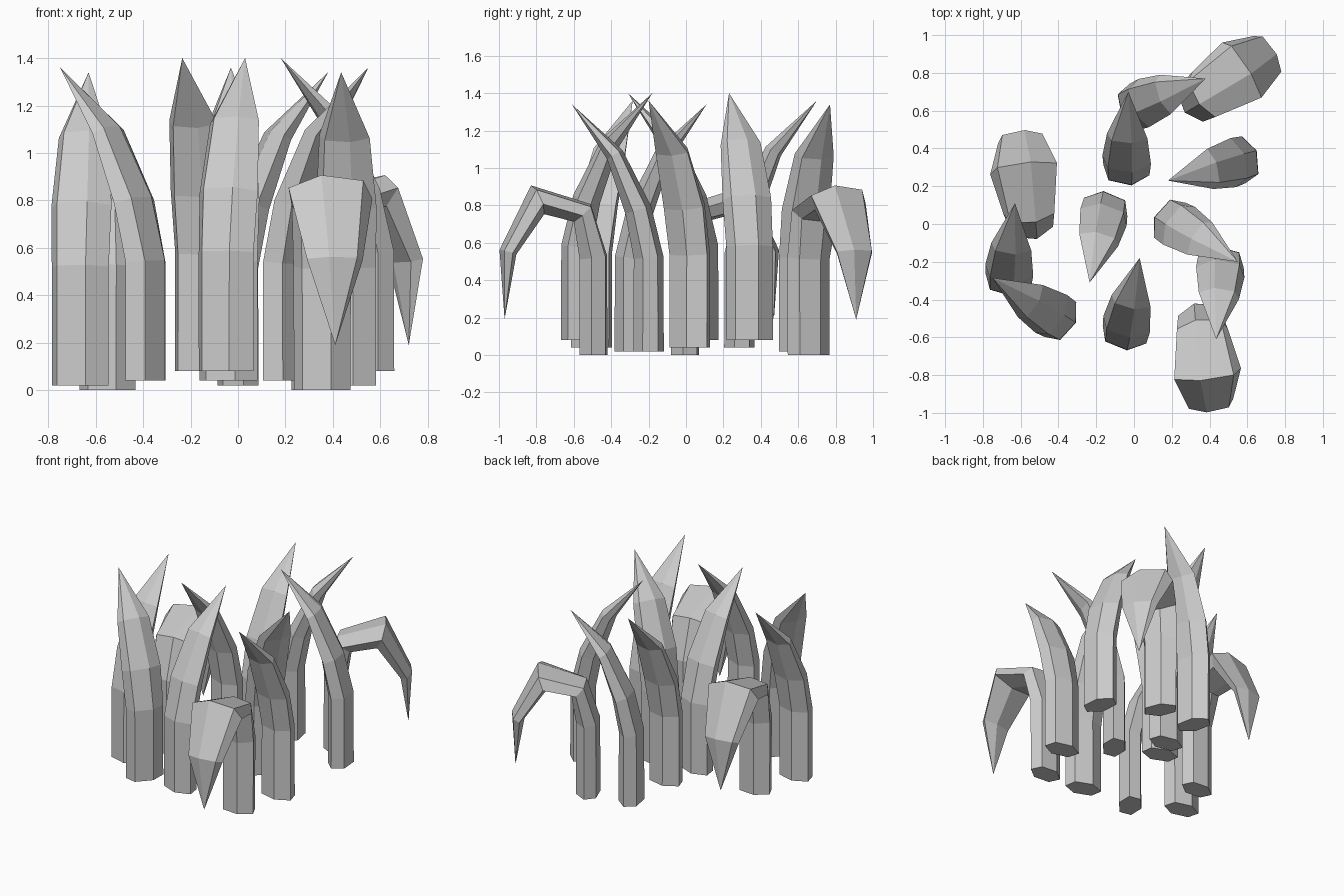
import bpy, bmesh, math
from mathutils import Vector

if "Cube" in bpy.data.objects:
    bpy.data.objects.remove(bpy.data.objects["Cube"])

# Blade profiles: (distance along lean, height, half width, half thickness)
UPRIGHT = [(0, 0, .128, .082), (.0, .50, .128, .08), (.055, .755, .135, .072),
           (.18, 1.05, .112, .048)]
UPRIGHT_TIP = (.41, 1.32)
DROOP = [(0, 0, .122, .08), (0, .52, .125, .08), (.06, .76, .14, .07),
         (.30, .83, .187, .085), (.46, .55, .125, .045)]
DROOP_TIP = (.478, .19)
TWIST = math.radians(-17)


def blade(name, base, tip, z0, rings, end):
    """Six-sided stalk leaning from base towards tip, ending in a point."""
    lean = Vector((tip[0] - base[0], tip[1] - base[1], 0))
    stretch = lean.length / end[0]
    lean.normalize()
    side = Vector((lean.y, -lean.x, 0))
    up = Vector((0, 0, 1))

    def at(d, z):
        return Vector((base[0], base[1], z0)) + lean * d * stretch + up * z

    path = [at(r[0], r[1]) for r in rings] + [at(*end)]
    bm = bmesh.new()
    loops = []
    for i, (_, _, w, t) in enumerate(rings):
        ahead = (path[i + 1] - path[i]).normalized()
        back = (path[i] - path[i - 1]).normalized() if i else up
        tangent = up if i == 0 else (ahead + back).normalized()
        out = side.cross(tangent)
        if out.dot(lean * tangent.z - up * tangent.dot(lean)) < 0:
            out = -out
        loop = []
        for k in range(6):
            a = TWIST + k * math.pi / 3
            loop.append(bm.verts.new(path[i] + side * w * math.cos(a) + out * t * math.sin(a)))
        loops.append(loop)
    point = bm.verts.new(path[-1])
    bm.faces.new(loops[0])
    for lo, hi in zip(loops, loops[1:]):
        for k in range(6):
            n = (k + 1) % 6
            bm.faces.new((lo[k], lo[n], hi[n], hi[k]))
    for k in range(6):
        bm.faces.new((loops[-1][k], loops[-1][(k + 1) % 6], point))
    bmesh.ops.recalc_face_normals(bm, faces=bm.faces)
    mesh = bpy.data.meshes.new(name)
    bm.to_mesh(mesh)
    bm.free()
    bpy.context.collection.objects.link(bpy.data.objects.new(name, mesh))


# Upright blades: base, tip, base height
upright = [
    ((-.665, -.30), (-.63, .11), .02), ((0, .62), (.38, .77), .02),
    ((.46, -.20), (.435, -.61), .02), ((-.39, -.505), (-.75, -.285), .04),
    ((-.04, .285), (-.03, .70), .04), ((.19, .02), (.55, -.20), .04),
    ((-.15, .09), (-.235, -.31), .08), ((-.05, -.585), (.03, -.18), .08),
    ((.58, .34), (.18, .23), .08),
]
for i, (b, t, z) in enumerate(upright):
    blade(f"upright_blade_{i + 1}", b, t, z, UPRIGHT, UPRIGHT_TIP)

# Drooping outer blades
drooping = [((.355, -.495), (.41, -.97)), ((-.55, -.005), (-.605, .47)),
            ((.32, .655), (.72, .91))]
for i, (b, t) in enumerate(drooping):
    blade(f"drooping_blade_{i + 1}", b, t, 0, DROOP, DROOP_TIP)
